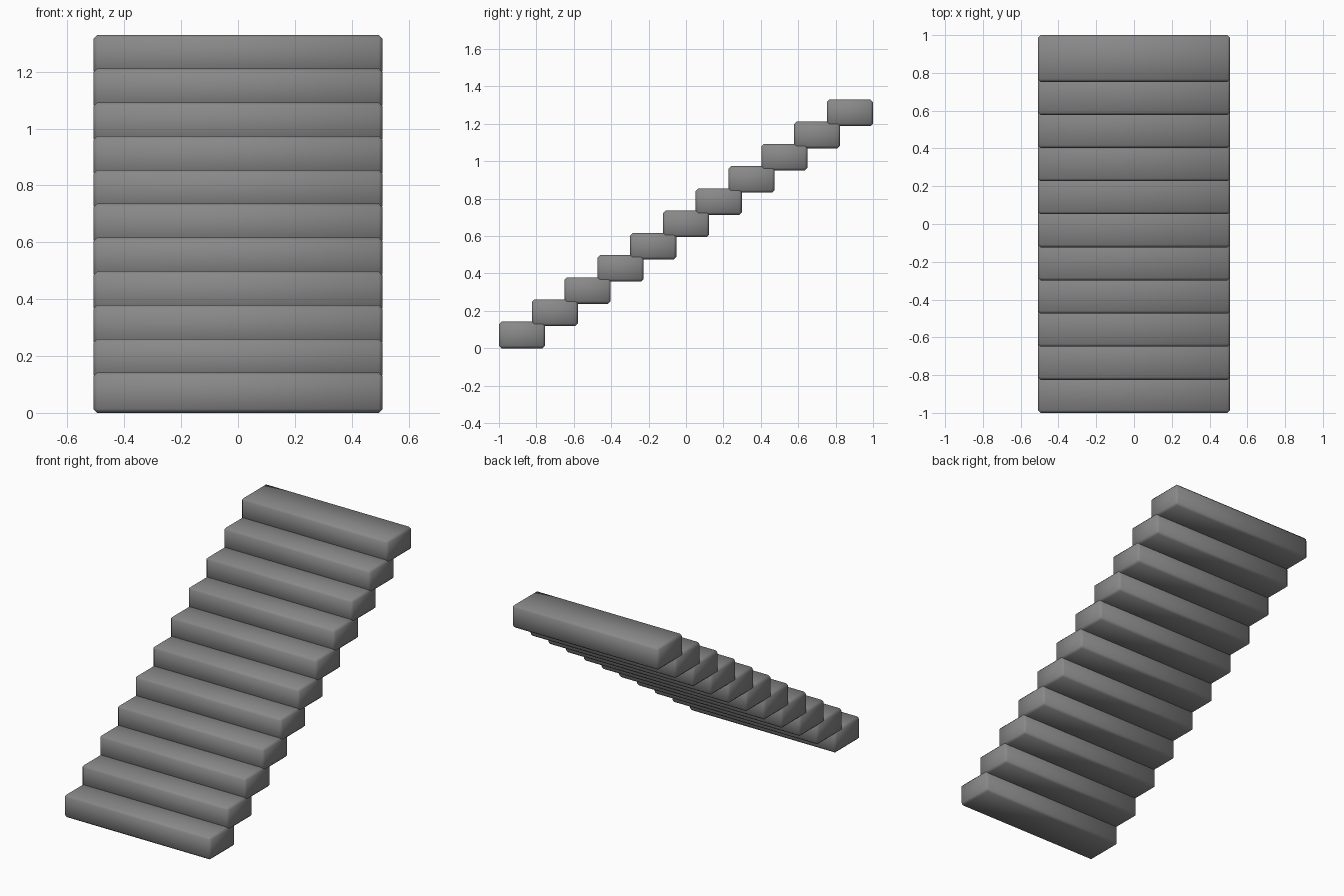
import bpy

if "Cube" in bpy.data.objects:
    bpy.data.objects.remove(bpy.data.objects["Cube"])

COUNT = 11
WIDTH, DEPTH, HEIGHT = 1.018, 0.247, 0.142
RUN = (2.0 - DEPTH) / (COUNT - 1)
RISE = 0.1188

# Dark grey for every step
dark = bpy.data.materials.new("dark_grey")
dark.diffuse_color = (0.25, 0.25, 0.25, 1)
dark.use_nodes = True
dark.node_tree.nodes["Principled BSDF"].inputs["Base Color"].default_value = dark.diffuse_color


def make_step(i):
    # One solid block step with softened edges
    y = -1.0 + DEPTH / 2 + i * RUN
    z = HEIGHT / 2 + i * RISE
    bpy.ops.mesh.primitive_cube_add(size=1, location=(0, y, z))
    step = bpy.context.object
    step.name = f"step_{i + 1:02d}"
    step.scale = (WIDTH, DEPTH, HEIGHT)
    bpy.ops.object.transform_apply(location=False, rotation=False, scale=True)
    step.data.materials.append(dark)
    bevel = step.modifiers.new("soft_edges", 'BEVEL')
    bevel.width = 0.014
    bevel.segments = 1
    bpy.ops.object.shade_smooth()


# Flight of overlapping steps rising towards the back
for i in range(COUNT):
    make_step(i)
